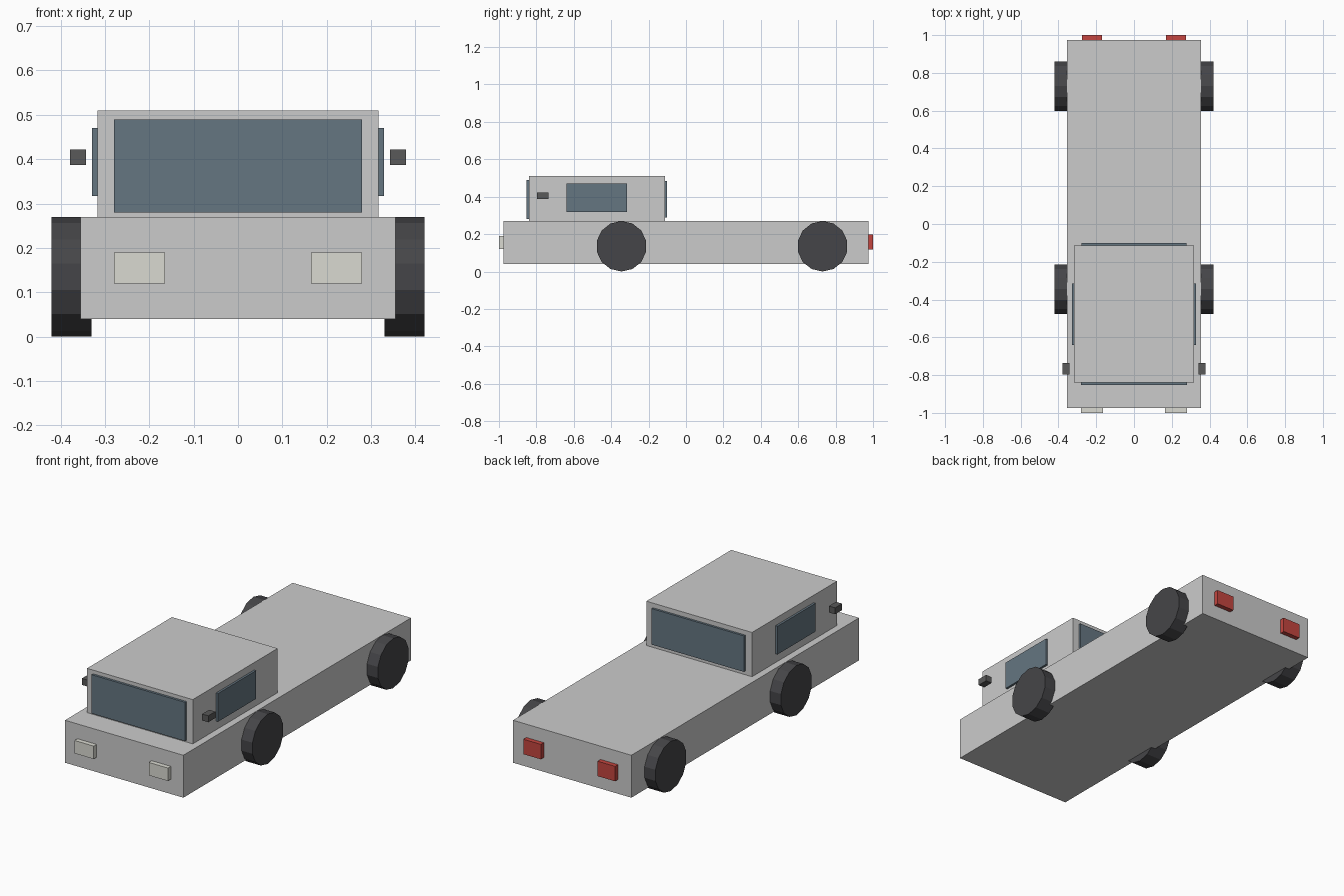
import bpy, bmesh
from mathutils import Matrix, Vector

if "Cube" in bpy.data.objects:
    bpy.data.objects.remove(bpy.data.objects["Cube"])


def material(name, color):
    m = bpy.data.materials.new(name)
    m.diffuse_color = (*color, 1)
    m.use_nodes = True
    m.node_tree.nodes["Principled BSDF"].inputs["Base Color"].default_value = m.diffuse_color
    return m


GLASS = material("glass", (0.13, 0.18, 0.22))
RUBBER = material("rubber", (0.06, 0.06, 0.065))
TRIM = material("trim", (0.1, 0.1, 0.1))
LAMP = material("lamp", (0.7, 0.7, 0.64))
RED = material("red_lamp", (0.55, 0.06, 0.05))


def finish(name, bm, mat):
    mesh = bpy.data.meshes.new(name)
    bmesh.ops.recalc_face_normals(bm, faces=bm.faces)
    bm.to_mesh(mesh)
    bm.free()
    if mat:
        mesh.materials.append(mat)
    bpy.context.collection.objects.link(bpy.data.objects.new(name, mesh))


def box(name, x, y, z, mat=None, mirror=False):
    """Box from (min, max) ranges, optionally repeated across x = 0."""
    lo, hi = map(Vector, zip(x, y, z))
    bm = bmesh.new()
    bmesh.ops.create_cube(bm, matrix=Matrix.Translation((lo + hi) / 2) @ Matrix.Diagonal((*(hi - lo), 1)))
    finish(name, bm, mat)
    if mirror:
        box(name + "_left", (-x[1], -x[0]), y, z, mat)


def wheel(name, x, y):
    # 14-sided disc, axle along x, one corner pointing straight up
    axes = Matrix(((0, 0, 1, x), (1, 0, 0, y), (0, 1, 0, 0.135), (0, 0, 0, 1)))
    bm = bmesh.new()
    bmesh.ops.create_cone(bm, cap_ends=True, segments=14, radius1=0.135, radius2=0.135, depth=0.09, matrix=axes)
    finish(name, bm, RUBBER)


# Body and cabin
box("body", (-0.355, 0.355), (-0.975, 0.975), (0.04, 0.27))
box("cabin", (-0.317, 0.317), (-0.84, -0.113), (0.27, 0.51))

# Windows
box("windscreen", (-0.28, 0.28), (-0.853, -0.83), (0.28, 0.49), GLASS)
box("rear_window", (-0.277, 0.277), (-0.12, -0.101), (0.29, 0.485), GLASS)
box("side_window", (0.31, 0.329), (-0.64, -0.315), (0.317, 0.47), GLASS, True)

# Mirrors and lamps
box("wing_mirror", (0.342, 0.379), (-0.796, -0.736), (0.387, 0.422), TRIM, True)
box("headlight", (0.165, 0.28), (-1.0, -0.97), (0.12, 0.19), LAMP, True)
box("tail_light", (0.17, 0.275), (0.97, 1.0), (0.117, 0.198), RED, True)

# Wheels
for axle, y in (("front", -0.345), ("rear", 0.73)):
    for side, x in (("left", -0.375), ("right", 0.375)):
        wheel(f"{axle}_wheel_{side}", x, y)
